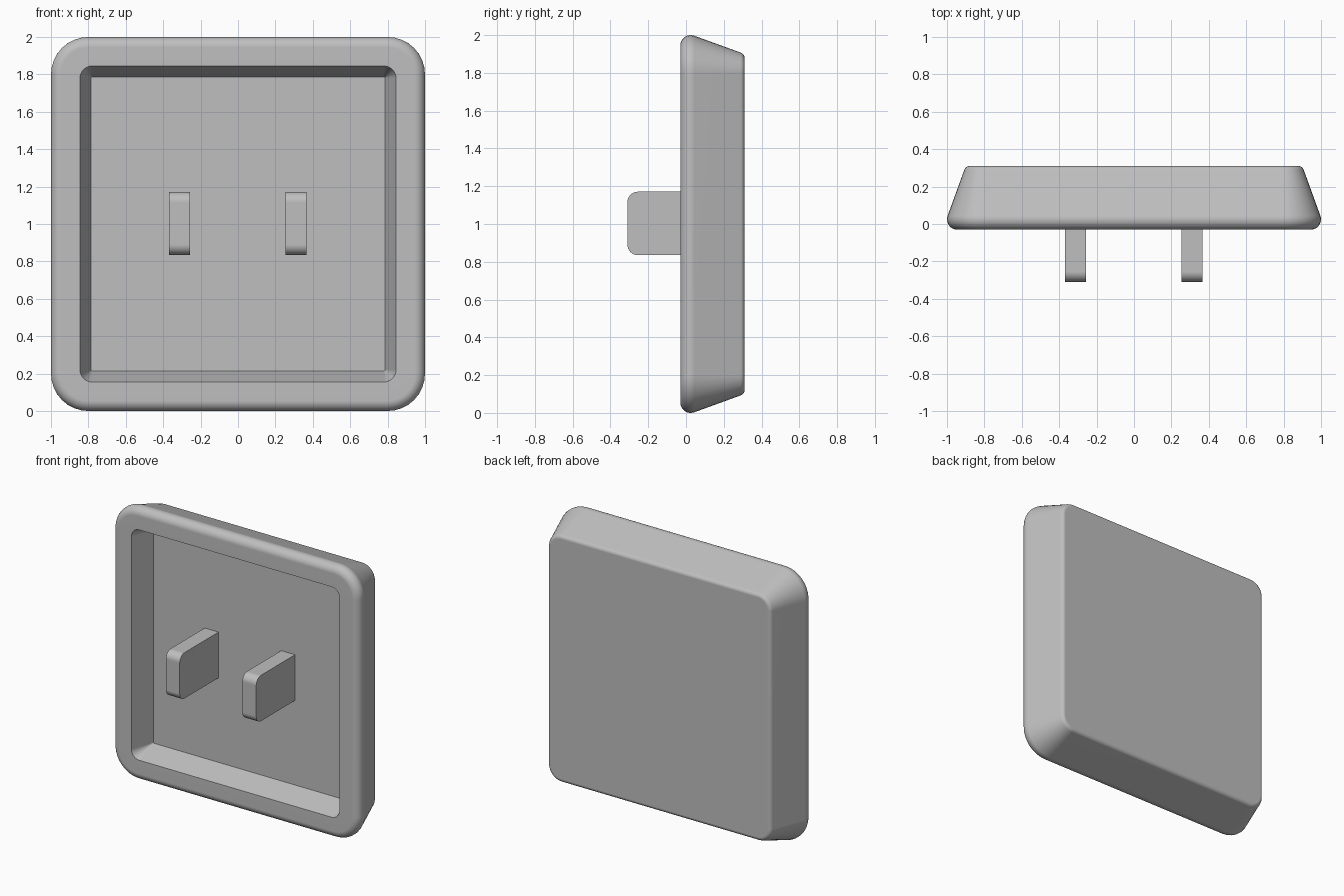
import bpy, bmesh, math

if "Cube" in bpy.data.objects:
    bpy.data.objects.remove(bpy.data.objects["Cube"], do_unlink=True)

grey = bpy.data.materials.new("plain grey")
grey.use_nodes = True
colour = (0.52, 0.52, 0.52, 1)
grey.diffuse_color = colour
grey.node_tree.nodes["Principled BSDF"].inputs["Base Color"].default_value = colour

MID = 1.0          # height of the plate centre
FLOOR_Y = 0.14     # depth of the recess floor
STEPS = 8


def arc(cx, cy, r, start, end, n=STEPS):
    """Points along a circular arc, angles in degrees."""
    angles = [math.radians(start + (end - start) * i / n) for i in range(n + 1)]
    return [(cx + r * math.cos(a), cy + r * math.sin(a)) for a in angles]


def finish(name, bm, weighted=False):
    bmesh.ops.recalc_face_normals(bm, faces=bm.faces)
    mesh = bpy.data.meshes.new(name)
    bm.to_mesh(mesh)
    bm.free()
    mesh.materials.append(grey)
    obj = bpy.data.objects.new(name, mesh)
    bpy.context.collection.objects.link(obj)
    bpy.ops.object.select_all(action='DESELECT')
    obj.select_set(True)
    bpy.context.view_layer.objects.active = obj
    bpy.ops.object.shade_smooth_by_angle(angle=math.radians(30))
    if weighted:
        mod = obj.modifiers.new("flat face shading", 'WEIGHTED_NORMAL')
        mod.keep_sharp = True
    return obj


def square_ring(bm, half, y, centre):
    """Rounded square whose corner arcs are centred at +-centre."""
    ring = []
    for k, (sx, sz) in enumerate([(1, 1), (-1, 1), (-1, -1), (1, -1)]):
        for x, z in arc(sx * centre, MID + sz * centre, half - centre, 90 * k, 90 * k + 90):
            ring.append(bm.verts.new((x, y, z)))
    return ring


# Tray: recess wall, flat rim, rounded lip, sloping side, rounded back edge
bm = bmesh.new()
rings = [square_ring(bm, h, y, 0.78) for h, y in [(0.785, FLOOR_Y), (0.845, -0.03)]]
outline = arc(0.945, 0.025, 0.055, -90, 20) + arc(0.879, 0.28, 0.03, 20, 90)
rings += [square_ring(bm, h, y, 0.8) for h, y in outline]
for a, b in zip(rings, rings[1:]):
    for i in range(len(a)):
        j = (i + 1) % len(a)
        bm.faces.new((a[i], a[j], b[j], b[i]))
bm.faces.new(rings[0])
bm.faces.new(rings[-1])
finish("tray", bm, weighted=True)


# Two prongs standing on the recess floor, tips rounded above and below
def prong(name, x):
    tip, half_height, r, half_width = -0.31, 0.168, 0.055, 0.056
    side = [(FLOOR_Y + 0.01, -half_height)]
    side += arc(tip + r, -half_height + r, r, 270, 180)
    side += arc(tip + r, half_height - r, r, 180, 90)
    side.append((FLOOR_Y + 0.01, half_height))
    bm = bmesh.new()
    face = bm.faces.new([bm.verts.new((x - half_width, y, MID + 0.003 + z)) for y, z in side])
    out = bmesh.ops.extrude_face_region(bm, geom=[face], use_keep_orig=True)
    moved = [v for v in out["geom"] if isinstance(v, bmesh.types.BMVert)]
    bmesh.ops.translate(bm, verts=moved, vec=(2 * half_width, 0, 0))
    finish(name, bm, weighted=True)


for name, x in [("right_prong", -0.312), ("left_prong", 0.309)]:
    prong(name, x)
